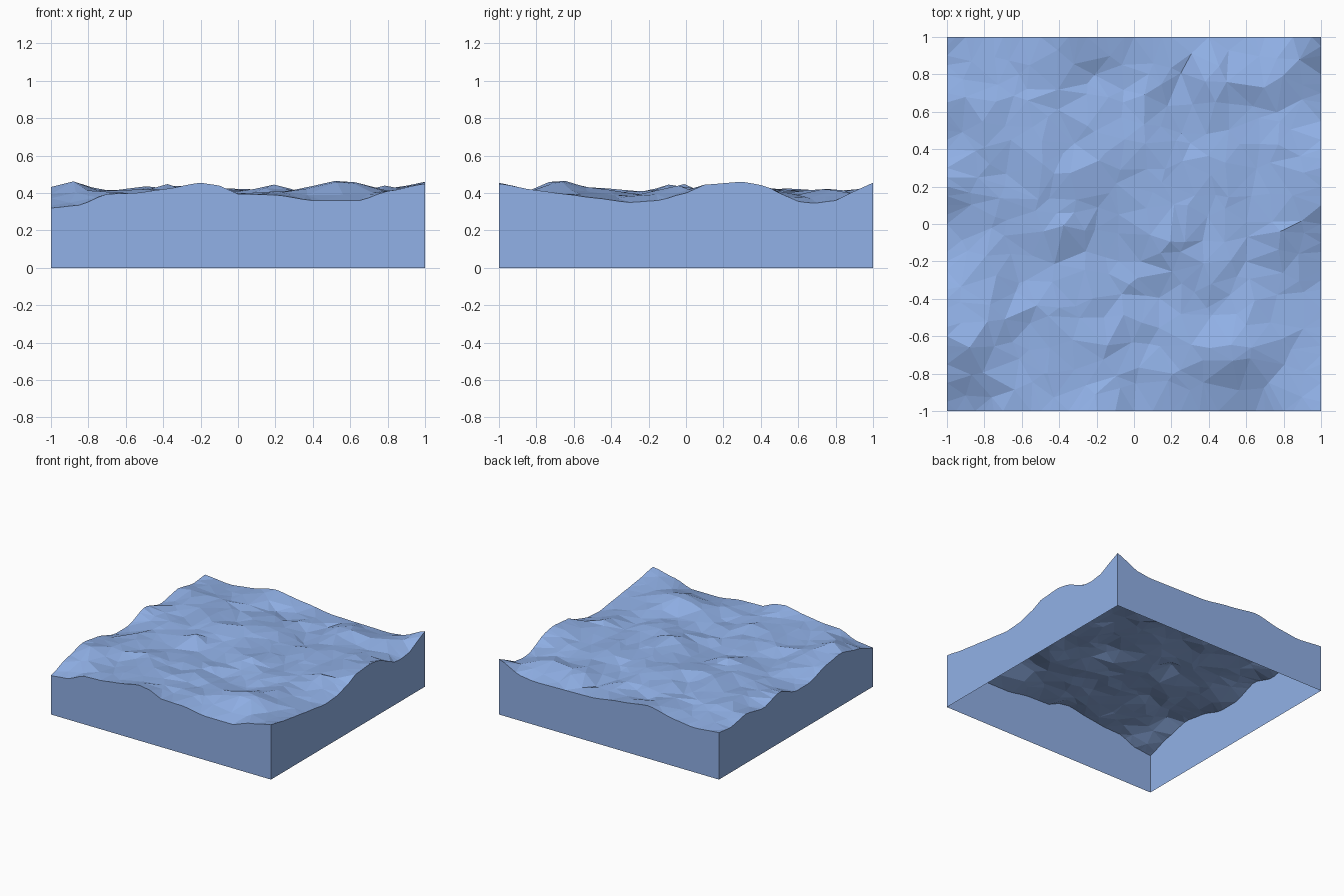
import bpy, math, random
from mathutils import Vector, noise
from mathutils.geometry import delaunay_2d_cdt

if "Cube" in bpy.data.objects:
    bpy.data.objects.remove(bpy.data.objects["Cube"])

random.seed(7)

# Rim profiles: (position along side, height)
FRONT = [(-1, .32), (-.85, .335), (-.7, .395), (-.55, .40), (-.4, .42), (-.2, .455), (-.1, .44),
         (0, .395), (.2, .39), (.4, .36), (.65, .36), (.8, .41), (1, .45)]
RIGHT = [(-1, .45), (-.8, .415), (-.65, .395), (-.5, .375), (-.3, .35), (-.15, .36), (0, .40), (.1, .445),
         (.3, .46), (.42, .44), (.5, .40), (.6, .355), (.68, .345), (.8, .36), (.9, .41), (1, .455)]
BACK = [(-1, .385), (-.77, .365), (-.6, .385), (-.36, .435), (-.1, .40), (.16, .365), (.4, .36),
        (.68, .355), (.8, .37), (1, .455)]
LEFT = [(-1, .32), (-.8, .385), (-.58, .435), (-.4, .41), (-.17, .345), (0, .345), (.22, .42),
        (.42, .365), (.65, .405), (.85, .37), (1, .385)]


def rim(profile, t):
    for (a, ha), (b, hb) in zip(profile, profile[1:]):
        if t <= b:
            s = (t - a) / (b - a)
            s = .5 * s + .5 * s * s * (3 - 2 * s)
            return ha + (hb - ha) * s
    return profile[-1][1]


# Sharp crests inside the terrain: x, y, rise, radius
CRESTS = [(-.87, -.70, .13, .15), (.50, -.68, .05, .10), (-.45, -.42, .04, .14), (-.35, -.05, .05, .14),
          (-.22, .58, .04, .14), (.1, .75, .03, .14), (.75, -.1, .03, .15), (-.68, -.88, .06, .12),
          (.45, .8, .05, .2), (.75, .8, .06, .18)]


def height(x, y):
    h = .402 + .05 * noise.noise(Vector((x * 2.6 + 5, y * 2.6, 1.3)))
    h += .04 * noise.noise(Vector((x * 5.5, y * 5.5, 4.7)))
    for cx, cy, rise, r in CRESTS:
        h += rise * max(0, 1 - math.hypot(x - cx, y - cy) / r)
    # blend toward the measured rim heights near the sides
    total, acc = 1.0, h
    for d, p, t in ((y + 1, FRONT, x), (1 - x, RIGHT, y), (1 - y, BACK, x), (x + 1, LEFT, y)):
        w = (.13 / max(d, 1e-4)) ** 2.5 * math.exp(-d * 2)
        total += w
        acc += w * rim(p, t)
    return min(acc / total, .465)


blue = bpy.data.materials.new("blue")
blue.diffuse_color = (.283, .44, .80, 1)
blue.use_nodes = True
blue.node_tree.nodes["Principled BSDF"].inputs["Base Color"].default_value = blue.diffuse_color


def mesh_object(name, verts, faces):
    me = bpy.data.meshes.new(name)
    me.from_pydata(verts, [], faces)
    me.update()
    me.materials.append(blue)
    ob = bpy.data.objects.new(name, me)
    bpy.context.collection.objects.link(ob)
    return ob


# Rim points, counter-clockwise from the front left corner
N = 40
steps = [-1 + 2 * i / N for i in range(N)]
outline = ([(t, -1, FRONT) for t in steps] + [(1, t, RIGHT) for t in steps]
           + [(-t, 1, BACK) for t in steps] + [(-1, -t, LEFT) for t in steps])
rim_pts = [(x, y, rim(p, x if p in (FRONT, BACK) else y)) for x, y, p in outline]

# Faceted terrain: jittered points triangulated with the rim
pts = [Vector((x, y)) for x, y, _ in rim_pts]
G = 17
for i in range(1, G):
    for j in range(1, G):
        pts.append(Vector((-1 + 2 * i / G + random.uniform(-.05, .05),
                           -1 + 2 * j / G + random.uniform(-.05, .05))))
n = len(rim_pts)
out_v, _, out_f, orig, _, _ = delaunay_2d_cdt(pts, [(i, (i + 1) % n) for i in range(n)], [], 1, 1e-5)
terrain = []
for v, src in zip(out_v, orig):
    z = rim_pts[src[0]][2] if src and src[0] < n else height(v.x, v.y)
    terrain.append((v.x, v.y, z))
mesh_object("terrain_surface", terrain, out_f)

# Flat side walls, open underneath
for k, name in enumerate(("front_wall", "right_wall", "back_wall", "left_wall")):
    top = [rim_pts[(k * N + i) % n] for i in range(N + 1)]
    low = [(x, y, 0) for x, y, _ in top]
    mesh_object(name, low + top, [(i, i + 1, i + N + 2, i + N + 1) for i in range(N)])
